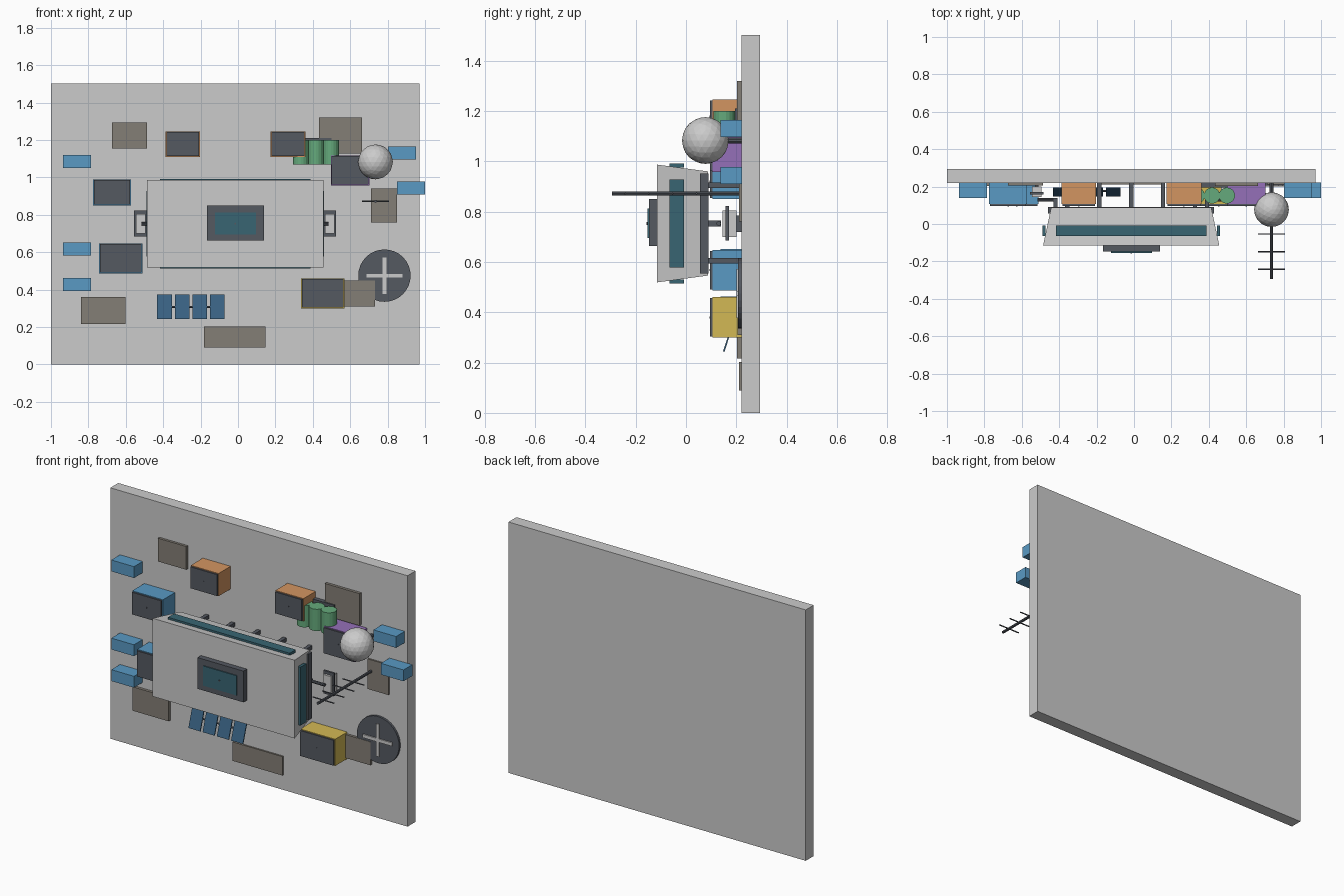
import bpy, bmesh, math
from mathutils import Vector


def mat(name, rgb):
    m = bpy.data.materials.new(name)
    m.diffuse_color = (*rgb, 1)
    return m


DARK = mat("dark_grey", (0.09, 0.10, 0.12))
TAUPE = mat("taupe", (0.23, 0.21, 0.18))
BLUE = mat("blue", (0.10, 0.32, 0.55))
NAVY = mat("navy", (0.04, 0.12, 0.22))
TEAL = mat("teal", (0.04, 0.13, 0.17))
ORANGE = mat("orange", (0.65, 0.30, 0.12))
PURPLE = mat("purple", (0.30, 0.16, 0.48))
YELLOW = mat("yellow", (0.65, 0.48, 0.09))
GREEN = mat("green", (0.13, 0.40, 0.20))


def box(name, x0, x1, y0, y1, z0, z1, m=None):
    bpy.ops.mesh.primitive_cube_add(size=1, location=((x0 + x1) / 2, (y0 + y1) / 2, (z0 + z1) / 2))
    o = bpy.context.object
    o.name = name
    o.scale = (x1 - x0, y1 - y0, z1 - z0)
    if m:
        o.data.materials.append(m)
    return o


def cyl(name, a, b, r, m=None, n=16):
    a, b = Vector(a), Vector(b)
    bpy.ops.mesh.primitive_cylinder_add(vertices=n, radius=r, depth=(b - a).length, location=(a + b) / 2)
    o = bpy.context.object
    o.name = name
    o.rotation_euler = (b - a).to_track_quat('Z', 'Y').to_euler()
    if m:
        o.data.materials.append(m)
    return o


WALL = 0.222
CX, CZ = -0.015, 0.753

# backing wall
box("wall", -1, 0.97, 0.22, 0.295, 0, 1.503)

# main housing, narrowing towards the wall
housing = box("main_housing", CX - 0.471, CX + 0.471, -0.115, 0.088, CZ - 0.234, CZ + 0.234)
for v in housing.data.vertices:
    if v.co.y > 0:
        v.co.x *= 0.428 / 0.471
        v.co.z *= 0.207 / 0.234

# collar at the back of the housing
box("rear_collar", CX - 0.444, CX + 0.444, 0.055, 0.09, CZ - 0.198, CZ + 0.198, DARK)

# inset strips on the four sides
for s in (-1, 1):
    z = CZ + s * 0.231
    box("long_strip", CX - 0.403, CX + 0.403, -0.065, -0.008, z - 0.008, z + 0.008, TEAL)
    x = CX + s * 0.467
    box("end_strip", x - 0.008, x + 0.008, -0.065, -0.008, CZ - 0.175, CZ + 0.175, TEAL)

# front display
box("display_frame", -0.165, 0.14, -0.148, -0.11, 0.663, 0.85, DARK)
box("display_screen", -0.124, 0.097, -0.154, -0.14, 0.695, 0.813, TEAL)
cyl("display_stud", (CX, -0.158, CZ), (CX, -0.15, CZ), 0.005, DARK, 8)

# standoffs between housing and wall
for i in range(5):
    x = CX + (i - 2) * 0.171
    for z in (0.605, 0.905):
        box("standoff", x - 0.011, x + 0.011, 0.085, WALL, z - 0.011, z + 0.011, DARK)

# side couplings
for s in (-1, 1):
    def span(a, b):
        return sorted((CX + s * a, CX + s * b))
    box("coupling_plate", *span(0.47, 0.54), 0.158, 0.17, 0.685, 0.823, DARK)
    box("coupling_block", *span(0.48, 0.53), 0.145, 0.2, 0.70, 0.805)
    box("coupling_foot", *span(0.495, 0.515), 0.195, WALL, 0.72, 0.785, DARK)
    cyl("coupling_rod", (CX + s * 0.40, 0.13, CZ), (CX + s * 0.50, 0.13, CZ), 0.009, DARK, 8)
    box("coupling_arm", *span(0.395, 0.415), 0.08, 0.14, CZ - 0.011, CZ + 0.011, DARK)

# coloured cabinets with dark doors
for x0, x1, z0, z1, m in (
        (-0.775, -0.572, 0.85, 0.99, BLUE), (-0.743, -0.51, 0.487, 0.648, BLUE),
        (-0.387, -0.203, 1.11, 1.246, ORANGE), (0.174, 0.36, 1.11, 1.246, ORANGE),
        (0.496, 0.702, 0.957, 1.118, PURPLE), (0.338, 0.57, 0.30, 0.46, YELLOW)):
    box("cabinet", x0, x1, 0.106, WALL, z0, z1, m)
    box("cabinet_door", x0 + 0.005, x1 - 0.005, 0.096, 0.107, z0 + 0.004, z1 - 0.004, DARK)
    cyl("door_stud", ((x0 + x1) / 2, 0.093, (z0 + z1) / 2), ((x0 + x1) / 2, 0.1, (z0 + z1) / 2), 0.004, DARK, 8)

# small blue boxes along both edges
for x, z in ((-0.861, 1.085), (-0.861, 0.617), (-0.861, 0.428), (0.876, 1.131), (0.925, 0.944)):
    box("edge_box", x - 0.075, x + 0.075, 0.138, WALL, z - 0.034, z + 0.034, BLUE)

# thin wall plates
for x0, x1, y0, z0, z1 in (
        (-0.674, -0.487, 0.205, 1.155, 1.294), (0.433, 0.663, 0.203, 1.128, 1.32),
        (0.712, 0.85, 0.21, 0.76, 0.94), (0.50, 0.733, 0.205, 0.31, 0.45),
        (-0.84, -0.602, 0.203, 0.217, 0.36), (-0.182, 0.147, 0.21, 0.09, 0.203)):
    box("wall_plate", x0, x1, y0, WALL, z0, z1, TAUPE)

# round hatch with cross
cyl("round_hatch", (0.783, 0.207, 0.475), (0.783, WALL, 0.475), 0.14, DARK, 32)
for a, b in ((0.097, 0.01), (0.01, 0.097)):
    box("hatch_cross", 0.783 - a, 0.783 + a, 0.2, 0.21, 0.475 - b, 0.475 + b)

# green tanks and their bracket
for x in (0.336, 0.417, 0.497):
    cyl("tank", (x, 0.152, 1.07), (x, 0.152, 1.2), 0.043, GREEN, 18)
box("tank_bracket", 0.30, 0.50, 0.195, WALL, 1.075, 1.21, DARK)

# ball sensor and mount
bpy.ops.mesh.primitive_ico_sphere_add(subdivisions=3, radius=0.093, location=(0.735, 0.077, 1.083))
bpy.context.object.name = "ball_sensor"
cyl("ball_mount", (0.735, 0.1, 1.083), (0.735, WALL, 1.083), 0.012, DARK, 10)

# antenna with crossbars
cyl("antenna_boom", (0.735, -0.295, 0.872), (0.735, WALL, 0.872), 0.008, DARK, 8)
for y in (-0.242, -0.148, -0.053, 0.042):
    cyl("antenna_crossbar", (0.664, y, 0.872), (0.806, y, 0.872), 0.004, DARK, 6)

# tilted row of panels on a rail
for i in range(4):
    x = -0.393 + i * 0.0943
    p = box("tilted_panel", x - 0.039, x + 0.039, 0.168, 0.174, 0.24, 0.376, NAVY)
    p.rotation_euler.x = math.radians(-18)
cyl("panel_rail", (-0.42, 0.176, 0.308), (-0.08, 0.176, 0.308), 0.005, DARK, 8)
